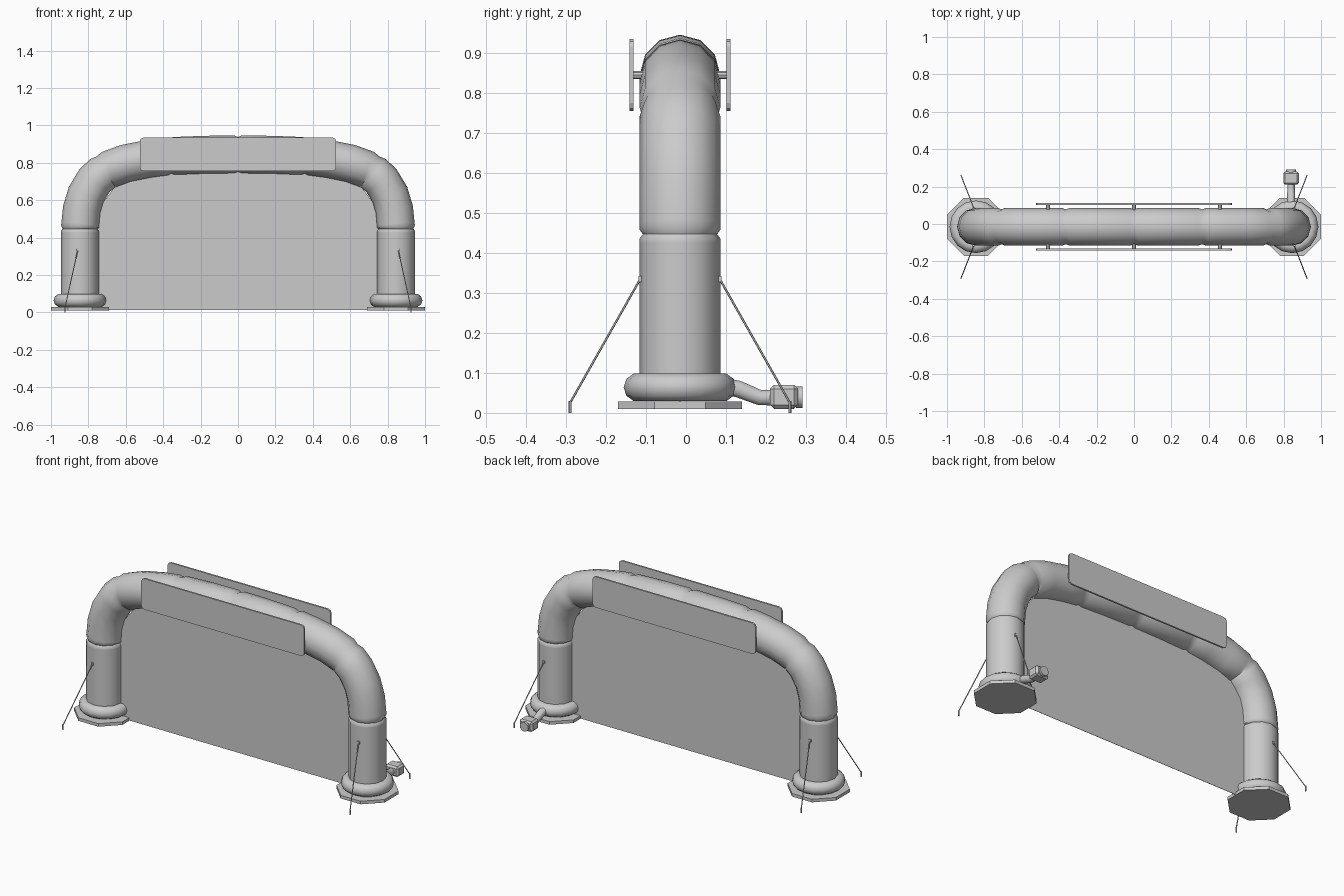
import bpy, bmesh, math
from mathutils import Vector

if "Cube" in bpy.data.objects:
    bpy.data.objects.remove(bpy.data.objects["Cube"])

YC = -0.015      # depth of the arch's centre plane
LEG_X = 0.845
grey = bpy.data.materials.new("plain grey")
grey.diffuse_color = (0.6, 0.6, 0.6, 1)
grey.use_nodes = True
grey.node_tree.nodes["Principled BSDF"].inputs["Base Color"].default_value = grey.diffuse_color


def finish(name, bm, smooth=None):
    bmesh.ops.recalc_face_normals(bm, faces=bm.faces)
    me = bpy.data.meshes.new(name)
    bm.to_mesh(me)
    bm.free()
    ob = bpy.data.objects.new(name, me)
    bpy.context.collection.objects.link(ob)
    me.materials.append(grey)
    if smooth:
        bpy.ops.object.select_all(action='DESELECT')
        ob.select_set(True)
        bpy.context.view_layer.objects.active = ob
        bpy.ops.object.shade_smooth_by_angle(angle=math.radians(smooth))
    return ob


def sweep(name, pts, radii, sides, side_axis, smooth=50, turn=0.0):
    """Round tube along a planar path; side_axis is normal to the plane."""
    bm = bmesh.new()
    pts = [Vector(p) for p in pts]
    side = Vector(side_axis).normalized()
    rings = []
    for i, p in enumerate(pts):
        t = (pts[min(i + 1, len(pts) - 1)] - pts[max(i - 1, 0)]).normalized()
        up = side.cross(t).normalized()
        rings.append([bm.verts.new(p + radii[i] * (math.cos(a) * side + math.sin(a) * up))
                      for a in (turn + 2 * math.pi * k / sides for k in range(sides))])
    for a, b in zip(rings, rings[1:]):
        for k in range(sides):
            j = (k + 1) % sides
            bm.faces.new((a[k], a[j], b[j], b[k]))
    bm.faces.new(rings[0])
    bm.faces.new(rings[-1])
    return finish(name, bm, smooth)


def rod(name, a, b, r, sides=6, turn=0.0):
    d = Vector(b) - Vector(a)
    ref = Vector((1, 0, 0)) if abs(d.normalized().x) < 0.9 else Vector((0, 1, 0))
    return sweep(name, [a, b], [r, r], sides, d.cross(ref), 50 if sides > 8 else None, turn)


def plate(name, outline, y0, y1):
    """Extrude an x-z outline between two depths."""
    bm = bmesh.new()
    f = bm.faces.new([bm.verts.new((x, y0, z)) for x, z in outline])
    ext = bmesh.ops.extrude_face_region(bm, geom=[f])
    for v in ext["geom"]:
        if isinstance(v, bmesh.types.BMVert):
            v.co.y = y1
    return finish(name, bm)


def box(name, lo, hi, bevel=0.0):
    bm = bmesh.new()
    bmesh.ops.create_cube(bm, size=1)
    for v in bm.verts:
        v.co = Vector([l + (c + 0.5) * (h - l) for c, l, h in zip(v.co, lo, hi)])
    if bevel:
        bmesh.ops.bevel(bm, geom=bm.edges[:], offset=bevel, segments=1, affect='EDGES')
    return finish(name, bm)


# Arch centre line, right half from foot to crown; True marks a pinched seam
half = [(0.845, 0.04, 0), (0.845, 0.425, 0), (0.845, 0.436, 0), (0.845, 0.447, 1),
        (0.845, 0.458, 0), (0.843, 0.475, 0), (0.836, 0.55, 0), (0.812, 0.63, 0),
        (0.768, 0.703, 0), (0.726, 0.742, 0), (0.708, 0.754, 1), (0.690, 0.764, 0),
        (0.60, 0.797, 0), (0.48, 0.821, 0), (0.385, 0.8335, 0), (0.364, 0.835, 1),
        (0.343, 0.8365, 0), (0.18, 0.843, 0), (0.02, 0.845, 0)]
path = half + [(0, 0.845, 1)] + [(-x, z, s) for x, z, s in reversed(half)]
sweep("inflatable_arch_tube", [(x, YC, z) for x, z, s in path],
      [0.093 if s else 0.101 for x, z, s in path], 12, (0, 1, 0))

# Thin sheet filling the opening
inner = [(0.75, 0.012), (0.75, 0.45), (0.74, 0.53), (0.72, 0.59), (0.66, 0.67),
         (0.56, 0.71), (0.36, 0.742), (0.18, 0.75)]
plate("opening_sheet", inner + [(-x, z) for x, z in reversed(inner)], YC - 0.001, YC + 0.001)

# Banner boards with chamfered corners, and their pins
W, Z0, Z1 = 0.525, 0.755, 0.935
corners = [(W - 0.02, Z0), (W - 0.006, Z0 + 0.006), (W, Z0 + 0.02),
           (W, Z1 - 0.02), (W - 0.006, Z1 - 0.006), (W - 0.02, Z1)]
board = corners + [(-x, z) for x, z in reversed(corners)]
for label, s in (("front", -1), ("back", 1)):
    plate(label + "_banner", board, YC + s * 0.116, YC + s * 0.126)
    for i, x in enumerate((-0.46, 0, 0.46)):
        rod(f"{label}_banner_pin_{i}", (x, YC + s * 0.085, 0.845),
            (x, YC + s * 0.118, 0.845), 0.01, 8)

for label, s in (("left", -1), ("right", 1)):
    cx = s * LEG_X
    # Octagonal foot plate
    rod(label + "_foot_plate", (cx, YC, 0.01), (cx, YC, 0.028),
        0.155 / math.cos(math.pi / 8), 8, math.pi / 8)
    # Inflated collar around the foot
    bm = bmesh.new()
    n, m = 16, 10
    rings = []
    for i in range(n):
        a = 2 * math.pi * i / n
        ring = []
        for j in range(m):
            b = 2 * math.pi * j / m
            r = 0.105 + 0.036 * math.cos(b)
            ring.append(bm.verts.new((cx + r * math.cos(a), YC + r * math.sin(a),
                                      0.064 + 0.036 * math.sin(b))))
        rings.append(ring)
    for i in range(n):
        p, q = rings[i], rings[(i + 1) % n]
        for j in range(m):
            k = (j + 1) % m
            bm.faces.new((p[j], q[j], q[k], p[k]))
    finish(label + "_foot_collar", bm, 60)
    # Guy ropes, tabs and stakes
    for side, d in (("front", -1), ("back", 1)):
        tag = f"{label}_{side}"
        top = (s * 0.857, YC + d * 0.101, 0.332)
        end = (s * 0.925, YC + d * 0.275, 0.025)
        rod(tag + "_guy_rope", top, end, 0.0028)
        rod(tag + "_stake", (end[0], end[1], 0), (end[0], end[1], 0.03), 0.004)
        ya, yb = sorted((YC + d * 0.09, YC + d * 0.104))
        box(tag + "_rope_tab", (top[0] - 0.007, ya, 0.327), (top[0] + 0.007, yb, 0.342))

# Blower behind the right foot, with hose and intake
BX = 0.84
sweep("blower_hose", [(BX, 0.10, 0.066), (BX, 0.13, 0.06), (BX, 0.16, 0.048),
                      (BX, 0.185, 0.038), (BX, 0.22, 0.038)],
      [0.022, 0.022, 0.021, 0.02, 0.02], 10, (1, 0, 0))
box("blower_body", (BX - 0.042, 0.21, 0.01), (BX + 0.042, 0.28, 0.07), 0.01)
rod("blower_intake", (BX, 0.275, 0.039), (BX, 0.291, 0.039), 0.027, 12)
